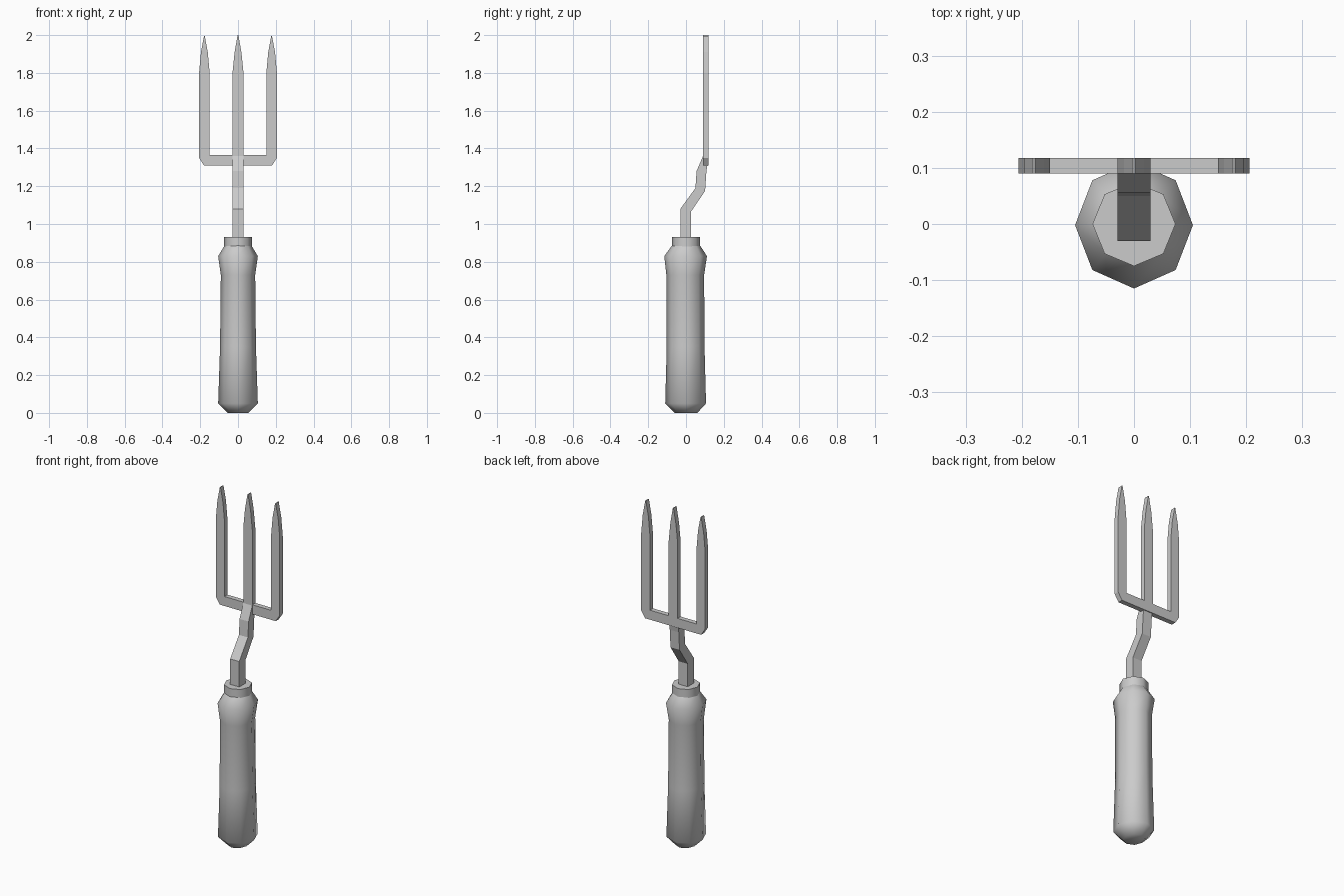
import bpy, bmesh, math
from mathutils import Vector

cube = bpy.data.objects.get("Cube")
if cube:
    bpy.data.objects.remove(cube, do_unlink=True)

GREY = (0.6, 0.6, 0.6, 1)
grey = bpy.data.materials.new("light grey")
grey.use_nodes = True
grey.diffuse_color = GREY
grey.node_tree.nodes["Principled BSDF"].inputs["Base Color"].default_value = GREY


def finish(name, bm, smooth=False):
    bmesh.ops.recalc_face_normals(bm, faces=bm.faces)
    mesh = bpy.data.meshes.new(name)
    bm.to_mesh(mesh)
    bm.free()
    mesh.materials.append(grey)
    obj = bpy.data.objects.new(name, mesh)
    bpy.context.collection.objects.link(obj)
    if smooth:
        bpy.ops.object.select_all(action="DESELECT")
        obj.select_set(True)
        bpy.context.view_layer.objects.active = obj
        bpy.ops.object.shade_smooth_by_angle(angle=math.radians(50))
    return obj


def turned(name, rings, sides=8):
    """Stack of octagonal rings: (height, x radius, y radius, y offset)."""
    bm = bmesh.new()
    loops = []
    for z, rx, ry, oy in rings:
        angles = [2 * math.pi * i / sides for i in range(sides)]
        loops.append([bm.verts.new((rx * math.cos(a), oy + ry * math.sin(a), z)) for a in angles])
    for low, high in zip(loops, loops[1:]):
        for i in range(sides):
            j = (i + 1) % sides
            bm.faces.new((low[i], low[j], high[j], high[i]))
    bm.faces.new(loops[0])
    bm.faces.new(loops[-1])
    return finish(name, bm, smooth=True)


def extruded(name, points, offset):
    """Closed flat outline pushed along an offset."""
    bm = bmesh.new()
    face = bm.faces.new([bm.verts.new(p) for p in points])
    result = bmesh.ops.extrude_face_region(bm, geom=[face], use_keep_orig=True)
    moved = [v for v in result["geom"] if isinstance(v, bmesh.types.BMVert)]
    bmesh.ops.translate(bm, verts=moved, vec=Vector(offset))
    return finish(name, bm)


# Grip with a rounded butt, slight waist and flared shoulder
turned("handle", [
    (0, 0.055, 0.06, 0), (0.05, 0.105, 0.108, -0.002),
    (0.35, 0.095, 0.1, -0.002), (0.73, 0.091, 0.1, -0.004),
    (0.83, 0.105, 0.113, -0.002), (0.885, 0.072, 0.075, 0)])

# Ferrule
turned("collar", [(0.88, 0.074, 0.075, 0), (0.932, 0.074, 0.075, 0)])

# Cranked shank
front = [(-0.03, 0.9), (-0.03, 1.08), (0.05, 1.19), (0.056, 1.28), (0.09, 1.36)]
back = [(0.116, 1.33), (0.108, 1.28), (0.101, 1.175), (0.026, 1.065), (0.026, 0.9)]
extruded("shank", [(-0.029, y, z) for y, z in front + back], (0.058, 0, 0))

# Flat three-tined head, outlined on one side and mirrored
half = [(0.18, 1.31), (0.206, 1.35), (0.206, 1.8), (0.196, 1.91), (0.18, 1.995),
        (0.176, 1.995), (0.16, 1.91), (0.15, 1.8), (0.15, 1.365), (0.029, 1.365),
        (0.029, 1.8), (0.018, 1.91), (0.002, 2.0)]
outline = half + [(-x, z) for x, z in reversed(half)]
extruded("fork_head", [(x, 0.09, z) for x, z in outline], (0, 0.028, 0))
